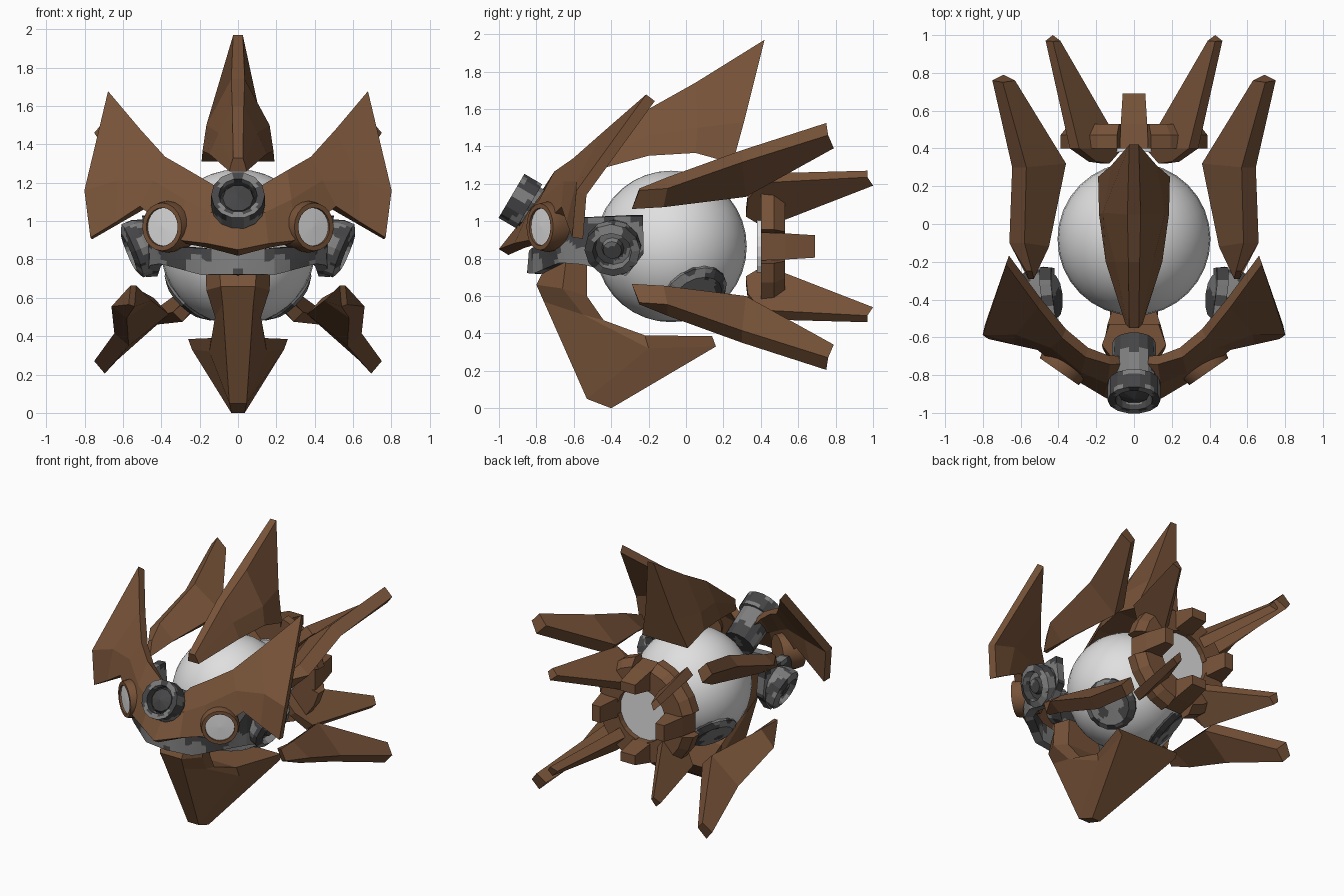
import bpy, bmesh, math
from mathutils import Vector, noise

if "Cube" in bpy.data.objects:
    bpy.data.objects.remove(bpy.data.objects["Cube"])

ZC = 0.865  # height of the body centre


def mat(name, r, g, b):
    m = bpy.data.materials.new(name)
    m.diffuse_color = (r, g, b, 1)
    m.use_nodes = True
    m.node_tree.nodes["Principled BSDF"].inputs["Base Color"].default_value = m.diffuse_color
    return m


BROWN = mat("brown", 0.185, 0.086, 0.04)
WHITE = mat("white", 0.74, 0.74, 0.74)
GREY = mat("grey", 0.21, 0.21, 0.21)
DARK = mat("dark grey", 0.06, 0.06, 0.063)


def finish(bm, name, mats, camo=False, smooth=False, closed=True, thick=0):
    bmesh.ops.remove_doubles(bm, verts=bm.verts, dist=0.0005)
    if closed:
        bmesh.ops.recalc_face_normals(bm, faces=bm.faces)
    if camo:  # blotchy two-tone pattern
        for _ in range(3):
            bmesh.ops.triangulate(bm, faces=[f for f in bm.faces if len(f.verts) > 4])
            long_edges = [e for e in bm.edges if e.calc_length() > 0.035]
            bmesh.ops.subdivide_edges(bm, edges=long_edges, cuts=1, use_grid_fill=True)
        for f in bm.faces:
            c = f.calc_center_median()
            c.x = abs(c.x)
            f.material_index = 1 if noise.noise(c * 10 + Vector((3.3, 1.7, 5.1))) > 0.06 else 0
    me = bpy.data.meshes.new(name)
    bm.to_mesh(me)
    bm.free()
    for m in mats:
        me.materials.append(m)
    ob = bpy.data.objects.new(name, me)
    bpy.context.collection.objects.link(ob)
    if smooth:
        bpy.context.view_layer.objects.active = ob
        ob.select_set(True)
        bpy.ops.object.shade_smooth_by_angle(angle=math.radians(35))
        ob.select_set(False)
    if thick:
        s = ob.modifiers.new("thickness", 'SOLIDIFY')
        s.thickness, s.offset = thick, 0
    return ob


def loft(name, stations, mats=(BROWN,), sx=1, sz=1, z0=0, **kw):
    """Skin a row of equal-sized cross-sections and cap both ends."""
    bm = bmesh.new()
    rows = [[bm.verts.new((sx * x, y, z0 + sz * z)) for x, y, z in s] for s in stations]
    n = len(rows[0])
    for a, b in zip(rows, rows[1:]):
        for i in range(n):
            bm.faces.new((a[i], a[(i + 1) % n], b[(i + 1) % n], b[i]))
    bm.faces.new(rows[0])
    bm.faces.new(rows[-1])
    return finish(bm, name, mats, **kw)


def sheet(name, stations, mats, thick, **kw):
    """Symmetric thick sheet; stations run from the middle to the right."""
    bm = bmesh.new()
    full = [[(-x, y, z) for x, y, z in s] for s in stations[:0:-1]] + stations
    rows = [[bm.verts.new(p) for p in s] for s in full]
    for a, b in zip(rows, rows[1:]):
        for i in range(len(a) - 1):
            bm.faces.new((a[i], a[i + 1], b[i + 1], b[i]))
    return finish(bm, name, mats, closed=False, thick=thick, **kw)


def lathe(name, profile, centre, axis, mats, n=16, **kw):
    """Turn (radius, height) points about an axis."""
    bm = bmesh.new()
    q = Vector(axis).to_track_quat('Z', 'Y')
    rows = []
    for r, h in profile:
        ring = [(r * math.cos(t * math.tau / n), r * math.sin(t * math.tau / n), h) for t in range(n)]
        rows.append([bm.verts.new(q @ Vector(p) + Vector(centre)) for p in ring])
    for a, b in zip(rows, rows[1:]):
        for i in range(n):
            bm.faces.new((a[i], a[(i + 1) % n], b[(i + 1) % n], b[i]))
    bmesh.ops.remove_doubles(bm, verts=bm.verts, dist=0.0005)
    bmesh.ops.dissolve_degenerate(bm, edges=bm.edges, dist=0.0005)
    return finish(bm, name, mats, **kw)


def mirrored(half):
    """Close a right-hand half section across the middle."""
    return half + [(-x, y, z) for x, y, z in reversed(half)]


# Core ball
bm = bmesh.new()
bmesh.ops.create_uvsphere(bm, u_segments=32, v_segments=18, radius=0.405)
bmesh.ops.translate(bm, verts=bm.verts, vec=(0, -0.08, ZC))
finish(bm, "core_ball", [WHITE], smooth=True)

# Dorsal crest
loft("dorsal_crest", [mirrored(s) for s in (
    [(.025, -.55, 1.33), (.035, -.54, 1.30), (.045, -.53, 1.26)],
    [(.03, -.2, 1.60), (.10, -.2, 1.46), (.15, -.2, 1.35)],
    [(.035, .05, 1.74), (.165, .06, 1.50), (.185, .05, 1.365)],
    [(.025, .42, 1.97), (.12, .31, 1.53), (.19, .25, 1.31)])])

# Keel under the chin
loft("keel", [mirrored(s) for s in (
    [(.10, -.73, .80), (.17, -.64, .80), (.13, -.53, .80)],
    [(.09, -.80, .66), (.165, -.66, .64), (.14, -.53, .60)],
    [(.08, -.76, .57), (.12, -.55, .50), (.11, -.44, .47)],
    [(.045, -.53, .05), (.15, -.20, .32), (.14, -.22, .39)],
    [(.035, -.40, .0), (.24, .16, .33), (.26, .14, .385)])])

# Face mask with the two side horns
sheet("mask_and_horns", [
    [(0, -.72, 1.03), (0, -.86, .98), (0, -.975, .835)],
    [(.13, -.72, 1.17), (.14, -.82, 1.03), (.15, -.89, .87)],
    [(.25, -.68, 1.25), (.27, -.76, 1.1), (.28, -.81, .89)],
    [(.37, -.58, 1.32), (.43, -.63, 1.2), (.50, -.64, 1.07)],
    [(.50, -.42, 1.46), (.62, -.56, 1.2), (.63, -.61, .99)],
    [(.67, -.19, 1.66), (.795, -.56, 1.15), (.765, -.58, .91)]], [BROWN], 0.06)

# Jaw band around the front
sheet("jaw_band", [
    [(0, -.81, .84), (0, -.82, .72)],
    [(.18, -.79, .86), (.18, -.79, .72)],
    [(.38, -.68, .87), (.38, -.66, .78)],
    [(.44, -.55, 1.02), (.43, -.55, .77)],
    [(.47, -.32, 1.03), (.45, -.32, .71)],
    [(.47, -.23, 1.03), (.45, -.23, .83)]], [GREY, DARK], 0.06, camo=True)

# Forehead scope
scope_axis, scope_at = (0, -.85, .5), (0, -.89, 1.11)
lathe("scope_body", [(0, -.3), (.115, -.3), (.12, -.06), (.14, -.06), (.14, .05),
                     (.1, .05), (.095, -.01), (0, -.01)],
      scope_at, scope_axis, [GREY, DARK], n=14, camo=True)
lathe("scope_lens", [(.097, -.02), (.08, .02), (0, .045)], scope_at, scope_axis, [DARK], n=10)

for s, side in ((1, "right"), (-1, "left")):
    # Eyes
    axis = (.57 * s, -.82, 0)
    eye = (.385 * s, -.765, .97)
    lathe(side + "_eye_rim", [(0, -.14), (.12, -.14), (.135, -.03), (.125, .02), (.1, .02), (.098, -.01), (0, -.01)],
          eye, axis, [BROWN], n=20, smooth=True)
    lathe(side + "_eye", [(.1, -.02), (.099, .008), (0, .012)], eye, axis, [WHITE], n=20)
    # Side pods on the jaw
    lathe(side + "_pod", [(0, -.1), (.12, -.1), (.15, -.02), (.15, .04), (.105, .06),
                          (.095, .01), (.06, .01), (.05, .04), (0, .04)],
          (.515 * s, -.39, .86), (.92 * s, -.1, -.38), [GREY, DARK], n=12, camo=True)
    # Pads on the lower flanks of the ball
    d = Vector((.27 * s, .14, -.27)).normalized()
    lathe(side + "_pad", [(0, -.1), (.18, -.1), (.18, .0), (.14, .03), (0, .035)],
          Vector((0, -.08, ZC)) + d * .375, d, [GREY, DARK], n=16, camo=True)
    # Long fins, upper and lower, set edge-on to the body
    for v, level in ((1, "upper"), (-1, "lower")):
        loft(f"{side}_{level}_outer_fin", [
            [(.53, -.29, .20), (.56, -.29, .20), (.57, -.25, .30), (.54, -.25, .31)],
            [(.45, -.12, .28), (.54, -.12, .21), (.66, -.10, .31), (.58, -.10, .37)],
            [(.36, .32, .35), (.44, .32, .265), (.645, .30, .45), (.57, .30, .515)],
            [(.63, .76, .59), (.69, .79, .525), (.75, .76, .595), (.695, .75, .66)]],
            sx=s, sz=v, z0=ZC)
        loft(f"{side}_{level}_inner_fin", [
            [(.13, .32, .20), (.17, .32, .16), (.24, .33, .25), (.20, .33, .28)],
            [(.06, .40, .16), (.12, .42, .10), (.34, .40, .34), (.29, .40, .39)],
            [(.39, .97, .36), (.43, 1.0, .325), (.468, .97, .37), (.43, .97, .405)]],
            sx=s, sz=v, z0=ZC)

# Rear collar in four arcs, with a short prong in each gap
profile = [(.2, .40), (.4, .40), (.4, .47), (.35, .53), (.2, .53)]
for k, place in enumerate(("right", "top", "left", "bottom")):
    a0 = k * math.pi / 2
    angles = [a0 + math.radians(13 + 64 * i / 4) for i in range(5)]
    loft(f"rear_collar_{k + 1}", [[(r * math.cos(a), y, ZC + r * math.sin(a)) for r, y in profile]
                                  for a in angles])
    c, s = round(math.cos(a0)), round(math.sin(a0))
    loft(place + "_prong", [[(r * c - w * s, y, ZC + r * s + w * c)
                             for r, w in ((r0, -h), (r1, -h), (r1, h), (r0, h))]
                            for y, r0, r1, h in ((.40, .19, .36, .075), (.53, .2, .34, .07), (.69, .23, .3, .06))])
lathe("rear_disc", [(0, -.08), (.21, -.08), (.21, .03), (0, .03)], (0, .46, ZC), (0, 1, 0), [WHITE], n=24)
